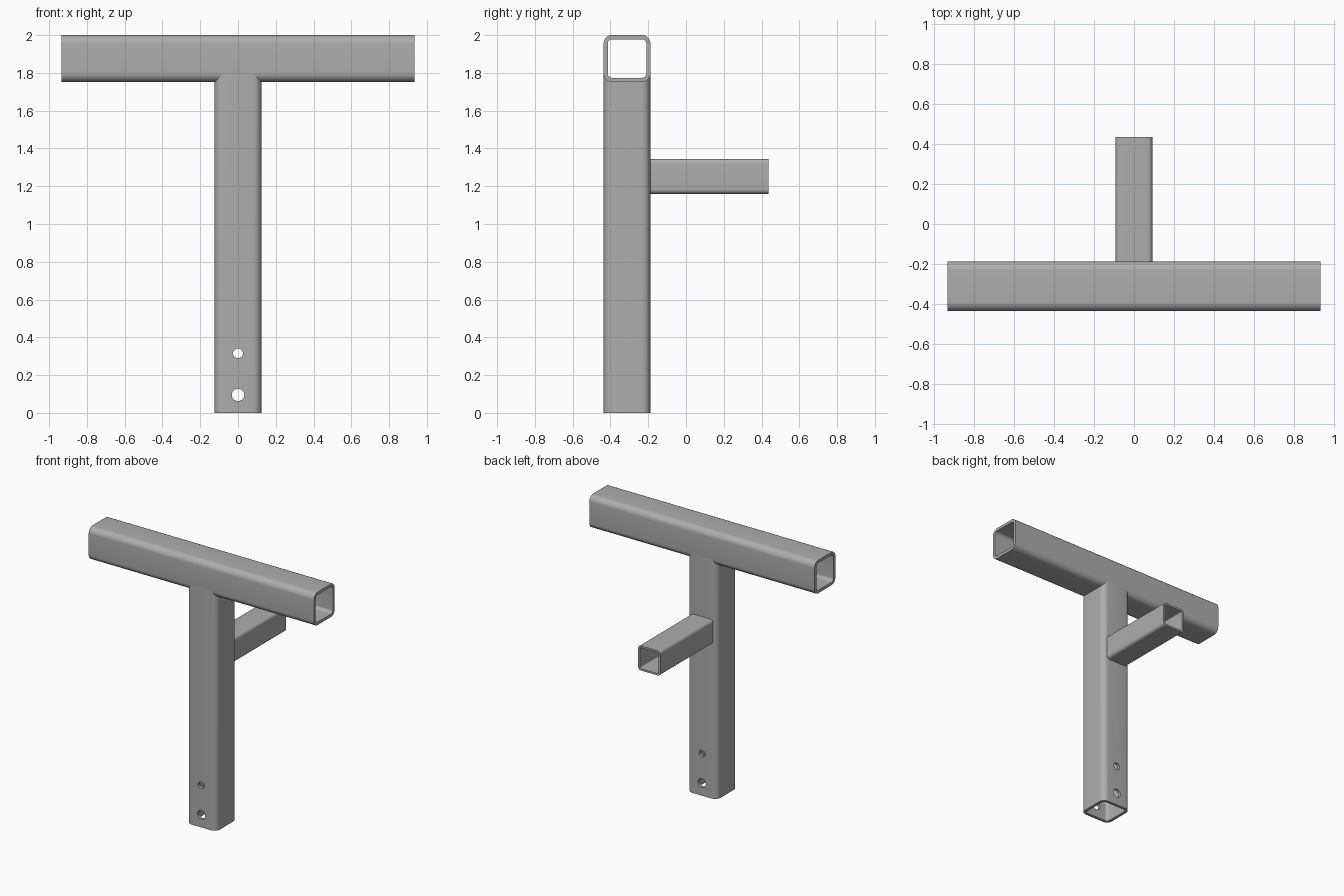
import bpy, bmesh
from math import sin, cos, pi, radians
from mathutils import Matrix, Vector

cube = bpy.data.objects.get("Cube")
if cube:
    bpy.data.objects.remove(cube, do_unlink=True)

steel = bpy.data.materials.new("grey steel")
steel.use_nodes = True
GREY = (0.42, 0.42, 0.42, 1)
steel.diffuse_color = GREY
steel.node_tree.nodes["Principled BSDF"].inputs["Base Color"].default_value = GREY


def rounded_square(half, radius, steps=8):
    """Outline of a square with rounded corners."""
    points = []
    for corner in range(4):
        start = corner * pi / 2
        mid = start + pi / 4
        cx = (half - radius) * (1 if cos(mid) > 0 else -1)
        cy = (half - radius) * (1 if sin(mid) > 0 else -1)
        for i in range(steps + 1):
            a = start + i / steps * pi / 2
            points.append((cx + radius * cos(a), cy + radius * sin(a)))
    return points


def prism(name, axis, start, length, half, radius, wall=0):
    """Square bar along an axis; hollow and open-ended when wall is given."""
    bm = bmesh.new()
    outlines = [rounded_square(half, radius)]
    if wall:
        outlines.append(rounded_square(half - wall, radius - wall))
    rings = [[bm.verts.new((x, y, z)) for x, y in line]
             for line in outlines for z in (0, length)]

    def bridge(a, b):
        for i in range(len(a)):
            j = (i + 1) % len(a)
            bm.faces.new((a[i], a[j], b[j], b[i]))

    bridge(rings[0], rings[1])
    if wall:
        bridge(rings[2], rings[3])
        bridge(rings[0], rings[2])
        bridge(rings[1], rings[3])
    else:
        bm.faces.new(rings[0])
        bm.faces.new(rings[1])
    turn = {"x": Matrix.Rotation(pi / 2, 4, "Y"),
            "y": Matrix.Rotation(-pi / 2, 4, "X"),
            "z": Matrix.Identity(4)}[axis]
    bm.transform(Matrix.Translation(Vector(start)) @ turn)
    bmesh.ops.recalc_face_normals(bm, faces=bm.faces)
    mesh = bpy.data.meshes.new(name)
    bm.to_mesh(mesh)
    bm.free()
    mesh.materials.append(steel)
    obj = bpy.data.objects.new(name, mesh)
    bpy.context.collection.objects.link(obj)
    return obj


def cut(target, cutter):
    """Subtract the cutter from the target, then discard it."""
    mod = target.modifiers.new("cut", "BOOLEAN")
    mod.operation = "DIFFERENCE"
    mod.solver = "EXACT"
    mod.object = cutter
    cutter.hide_render = True
    bpy.context.view_layer.objects.active = target
    bpy.ops.object.modifier_apply(modifier=mod.name)
    bpy.data.objects.remove(cutter, do_unlink=True)


HALF, RADIUS, WALL = 0.124, 0.045, 0.022
Y = -0.312
BEAM_Z = 2 - HALF
BEAM = 0.935

# Horizontal top beam
beam = prism("top_beam", "x", (-BEAM, Y, BEAM_Z), 2 * BEAM, HALF, RADIUS, WALL)

# Upright post, its top coped around the rounded underside of the beam
post = prism("upright_post", "z", (0, Y, 0), 2 - 2 * HALF + RADIUS, HALF, RADIUS, WALL)
cut(post, prism("cope_cutter", "x", (-0.5, Y, BEAM_Z), 1, HALF, RADIUS))

# Two pin holes through the front and back of the post
for z, r in ((0.095, 0.033), (0.315, 0.026)):
    cut(post, prism("hole_cutter", "y", (0, Y - 0.3, z), 0.6, r, r))

# Smaller arm reaching back from the post
arm_start = Y + HALF
arm = prism("rear_arm", "y", (0, arm_start, 1.252), 0.436 - arm_start,
            0.0925, 0.024, 0.014)

for obj in (beam, post, arm):
    bpy.ops.object.select_all(action="DESELECT")
    obj.select_set(True)
    bpy.context.view_layer.objects.active = obj
    bpy.ops.object.shade_smooth_by_angle(angle=radians(30))
